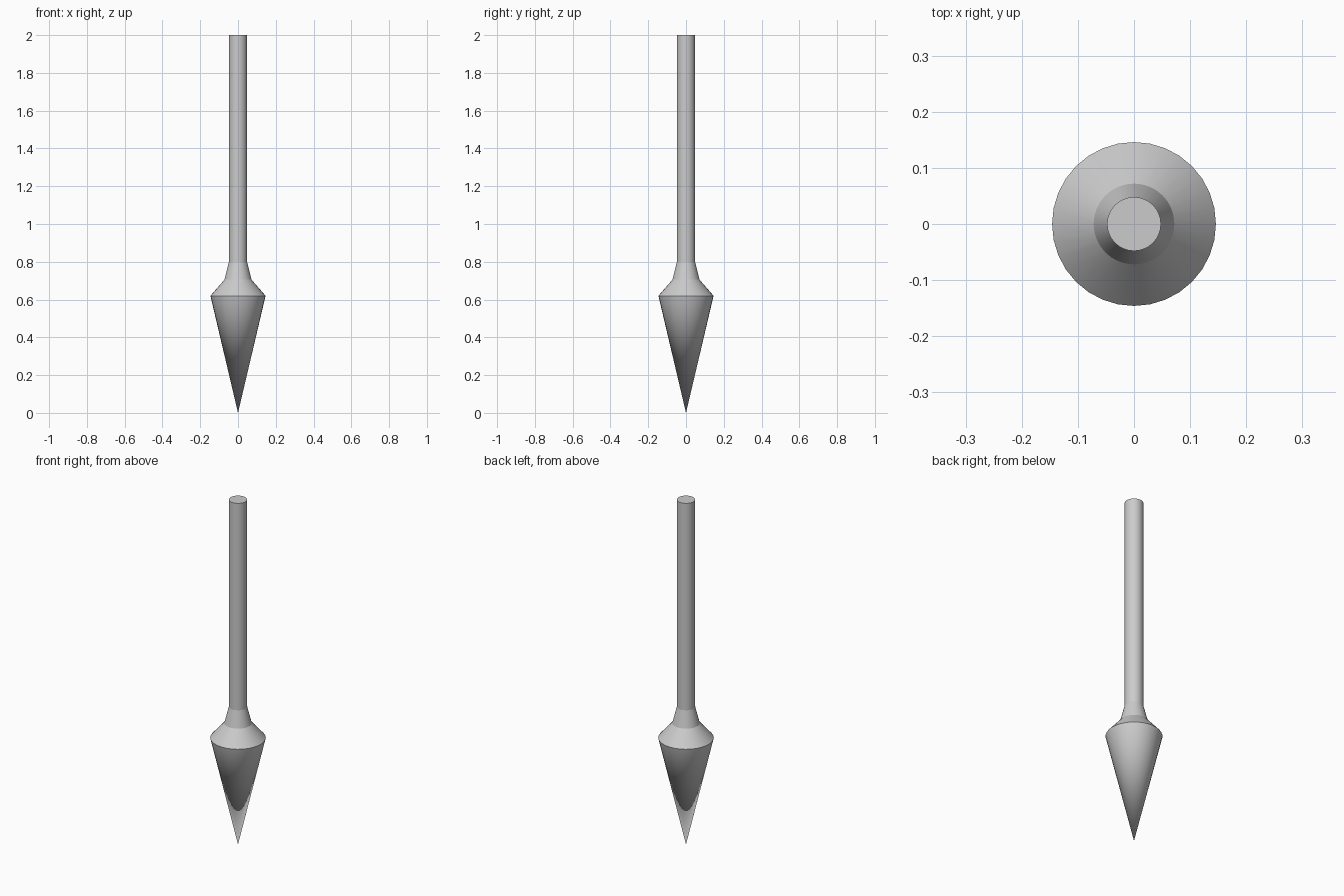
import bpy, bmesh, math

if "Cube" in bpy.data.objects:
    bpy.data.objects.remove(bpy.data.objects["Cube"])

SIDES = 32


def lathe(name, profile):
    """Closed solid of revolution from (radius, z) points; radius 0 is a tip."""
    bm = bmesh.new()
    rings = []
    for r, z in profile:
        if r == 0:
            rings.append([bm.verts.new((0, 0, z))] * SIDES)
        else:
            rings.append([bm.verts.new((r * math.cos(math.tau * i / SIDES),
                                        r * math.sin(math.tau * i / SIDES), z))
                          for i in range(SIDES)])
    for low, high in zip(rings, rings[1:]):
        for i in range(SIDES):
            j = (i + 1) % SIDES
            corners = dict.fromkeys((low[i], low[j], high[j], high[i]))
            bm.faces.new(list(corners))
    # flat caps on open ends
    for ring in (rings[0], rings[-1]):
        if len(set(ring)) > 1:
            bm.faces.new(ring)
    bmesh.ops.recalc_face_normals(bm, faces=bm.faces)
    mesh = bpy.data.meshes.new(name)
    bm.to_mesh(mesh)
    bm.free()
    obj = bpy.data.objects.new(name, mesh)
    bpy.context.collection.objects.link(obj)
    bpy.ops.object.select_all(action='DESELECT')
    obj.select_set(True)
    bpy.context.view_layer.objects.active = obj
    bpy.ops.object.shade_smooth_by_angle(angle=math.radians(13))
    return obj


# Pointed head with its shoulder and tapered socket
lathe("pointed_head", [(0, 0), (0.146, 0.62), (0.072, 0.705), (0.048, 0.80)])

# Straight round shaft
lathe("shaft", [(0.048, 0.80), (0.048, 2.0)])
